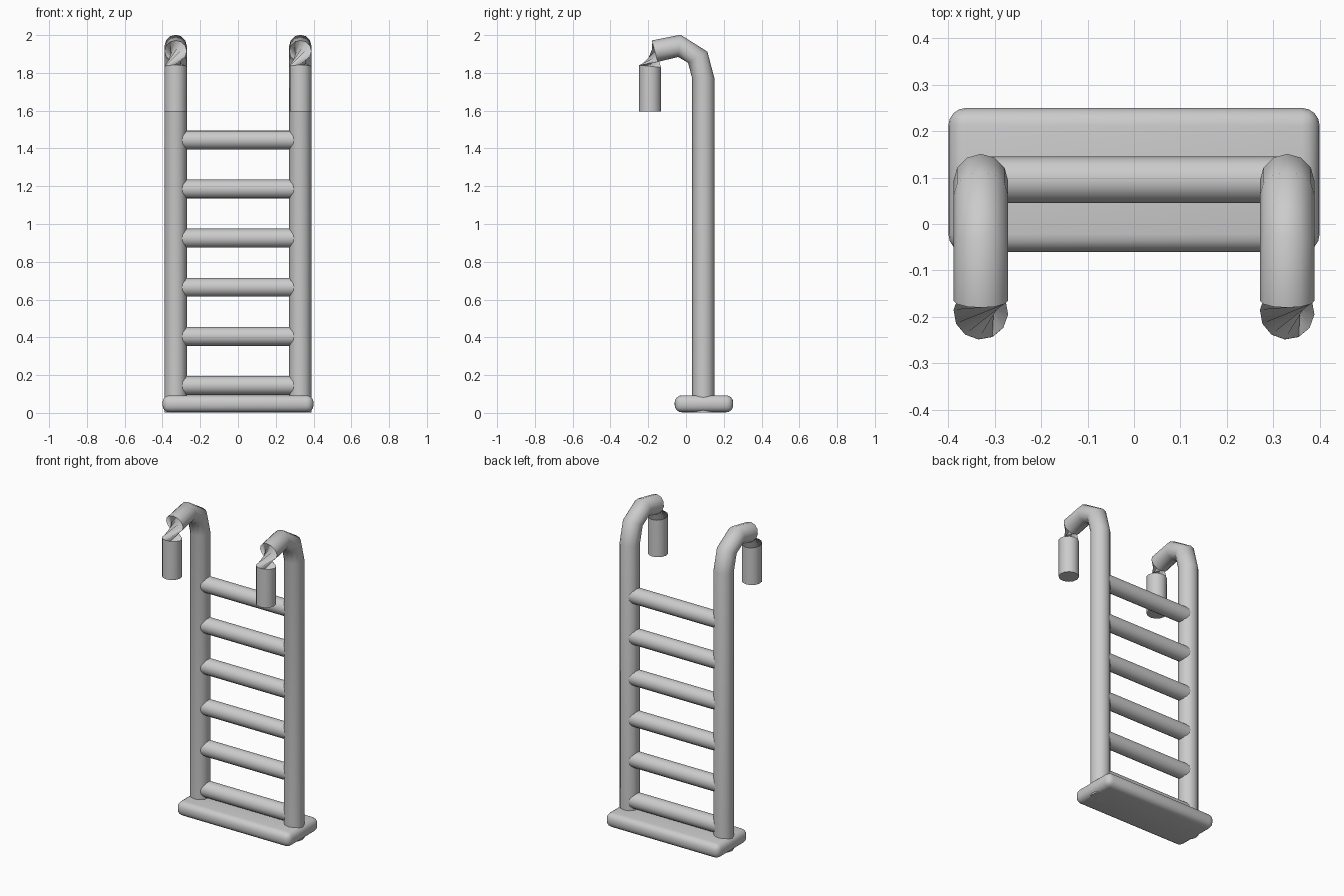
import bpy, bmesh, math
from math import sin, cos, pi, radians

if "Cube" in bpy.data.objects:
    bpy.data.objects.remove(bpy.data.objects["Cube"])

mat = bpy.data.materials.new("light_grey")
mat.diffuse_color = (0.6, 0.6, 0.6, 1)
mat.use_nodes = True
mat.node_tree.nodes["Principled BSDF"].inputs["Base Color"].default_value = mat.diffuse_color
SIDES = 12


def finish(bm, name, angle=60):
    bmesh.ops.recalc_face_normals(bm, faces=bm.faces)
    me = bpy.data.meshes.new(name)
    bm.to_mesh(me)
    bm.free()
    me.materials.append(mat)
    ob = bpy.data.objects.new(name, me)
    bpy.context.collection.objects.link(ob)
    bpy.ops.object.select_all(action='DESELECT')
    ob.select_set(True)
    bpy.context.view_layer.objects.active = ob
    bpy.ops.object.shade_smooth_by_angle(angle=radians(angle))
    return ob


# Side rail: rings of (y, z, tilt, twist); the twist pinches the tube at the hook
RINGS = [
    (0.092, 0.003, 0, 0),
    (0.092, 1.77, 0, 0),
    (0.062, 1.883, 30, 0),
    (-0.035, 1.943, 84, 0),
    (-0.165, 1.915, 105, 0),
    (-0.19, 1.835, 174, 155),
    (-0.19, 1.595, 180, 155),
]


def rail(name, x, r=0.059):
    bm = bmesh.new()
    loops = []
    for y, z, tilt, twist in RINGS:
        a = radians(tilt)
        loop = []
        for i in range(SIDES):
            t = 2 * pi * i / SIDES + radians(twist)
            loop.append(bm.verts.new((x + r * cos(t),
                                      y + r * sin(t) * cos(a),
                                      z + r * sin(t) * sin(a))))
        loops.append(loop)
    for lo, hi in zip(loops, loops[1:]):
        for i in range(SIDES):
            j = (i + 1) % SIDES
            bm.faces.new((lo[i], lo[j], hi[j], hi[i]))
    bm.faces.new(loops[0])
    bm.faces.new(loops[-1])
    finish(bm, name)


for name, x in (("rail_left", -0.33), ("rail_right", 0.33)):
    rail(name, x)

# Rungs, running into the rails
for k in range(6):
    bm = bmesh.new()
    bmesh.ops.create_cone(bm, cap_ends=True, segments=16, radius1=0.05,
                          radius2=0.05, depth=0.62)
    for v in bm.verts:
        x, y, z = v.co
        v.co = (z, y + 0.095, x + 0.145 + 0.26 * k)
    finish(bm, f"rung_{k + 1}")

# Rounded base plate
bm = bmesh.new()
bmesh.ops.create_cube(bm, size=1)
for v in bm.verts:
    v.co = (v.co.x * 0.8, v.co.y * 0.31 + 0.095, v.co.z * 0.09 + 0.048)
bmesh.ops.bevel(bm, geom=bm.edges[:], offset=0.038, segments=4,
                profile=0.5, affect='EDGES')
finish(bm, "base_plate")
